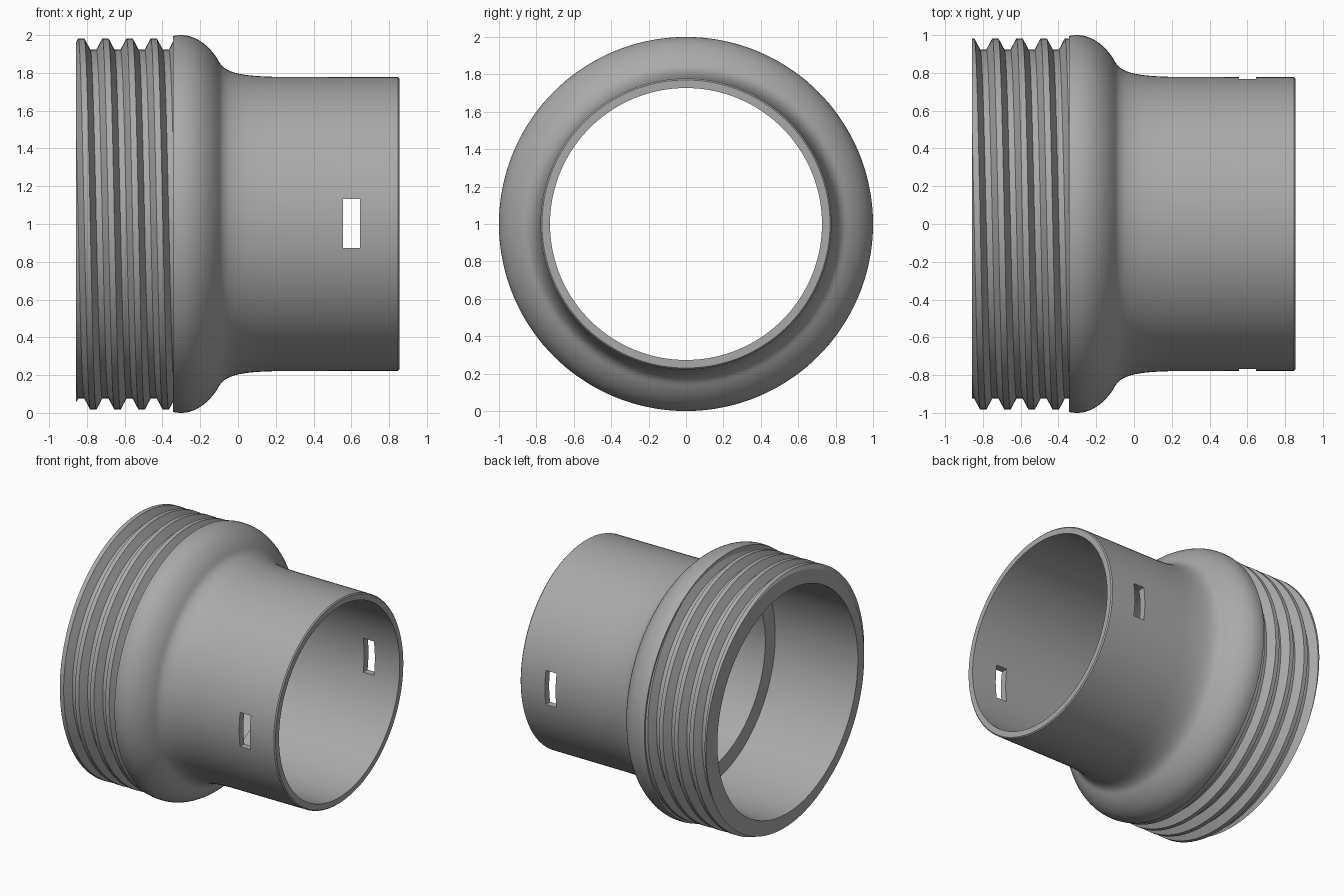
import bpy, bmesh, math
from mathutils import Vector
from mathutils.geometry import interpolate_bezier

if "Cube" in bpy.data.objects:
    bpy.data.objects.remove(bpy.data.objects["Cube"])

SEG = 144
X0, X1, XEND = -0.857, -0.345, 0.855        # open end, thread end, pipe end
PITCH, CREST, ROOT = 0.128, 0.983, 0.923
XC = -0.83                                  # first crest at the top

grey = bpy.data.materials.new("grey plastic")
grey.diffuse_color = (0.4, 0.4, 0.4, 1)
grey.use_nodes = True
grey.node_tree.nodes["Principled BSDF"].inputs["Base Color"].default_value = grey.diffuse_color


def thread_radius(x, turn):
    p = (x - XC) / PITCH - turn
    d = abs(p - round(p)) * PITCH
    return CREST + (ROOT - CREST) * min(1, max(0, (d - 0.016) / 0.032))


def thread_profile(turn):
    """Trapezoid thread cut off flat at both ends."""
    pts = []
    for k in range(-3, 7):
        for off in (-0.048, -0.016, 0.016, 0.048):
            x = min(X1, max(X0, XC + PITCH * (k + turn) + off))
            pts.append((x, thread_radius(x, turn)))
    return pts


def curve(*pts):
    return [(v.x, v.y) for v in interpolate_bezier(*[Vector(p) for p in pts], 14)]


# Rounded collar, neck, pipe, then the stepped bore back to the open end
body_profile = [(X1, 0.995), (-0.322, 0.999)]
body_profile += curve((-0.30, 1.0), (-0.21, 1.0), (-0.135, 0.924), (-0.10, 0.858))
body_profile += curve((-0.10, 0.858), (-0.07, 0.80), (0.02, 0.783), (0.20, 0.779))[1:]
body_profile += [(XEND - 0.008, 0.778), (XEND, 0.770), (XEND, 0.727),
                 (-0.16, 0.727), (-0.16, 0.846), (X0, 0.846)]

# Sweep the profile around the x axis while the thread advances
bm = bmesh.new()
columns = []
for i in range(SEG + 1):
    turn = i / SEG
    a = 2 * math.pi * (i % SEG) / SEG
    columns.append([bm.verts.new((x, -r * math.sin(a), 1 + r * math.cos(a)))
                    for x, r in thread_profile(turn) + body_profile])
for c, d in zip(columns, columns[1:]):
    n = len(c)
    for j in range(n):
        k = (j + 1) % n
        bm.faces.new((c[j], c[k], d[k], d[j]))
bmesh.ops.remove_doubles(bm, verts=bm.verts, dist=1e-5)
bmesh.ops.recalc_face_normals(bm, faces=bm.faces)
mesh = bpy.data.meshes.new("threaded_coupling")
bm.to_mesh(mesh)
bm.free()
mesh.materials.append(grey)
body = bpy.data.objects.new("threaded_coupling", mesh)
bpy.context.collection.objects.link(body)

# Rectangular slots through the front and back of the pipe
bpy.ops.mesh.primitive_cube_add(size=1, location=(0.60, 0, 1.003))
cutter = bpy.context.object
cutter.name = "slot_cutter"
cutter.scale = (0.09, 2.4, 0.26)
cutter.data.materials.append(grey)
cutter.hide_render = True
cut = body.modifiers.new("slots", 'BOOLEAN')
cut.operation, cut.solver, cut.object = 'DIFFERENCE', 'EXACT', cutter

bpy.ops.object.select_all(action='DESELECT')
body.select_set(True)
bpy.context.view_layer.objects.active = body
bpy.ops.object.modifier_apply(modifier=cut.name)
bpy.data.objects.remove(cutter, do_unlink=True)
bpy.ops.object.shade_smooth_by_angle(angle=math.radians(25))
